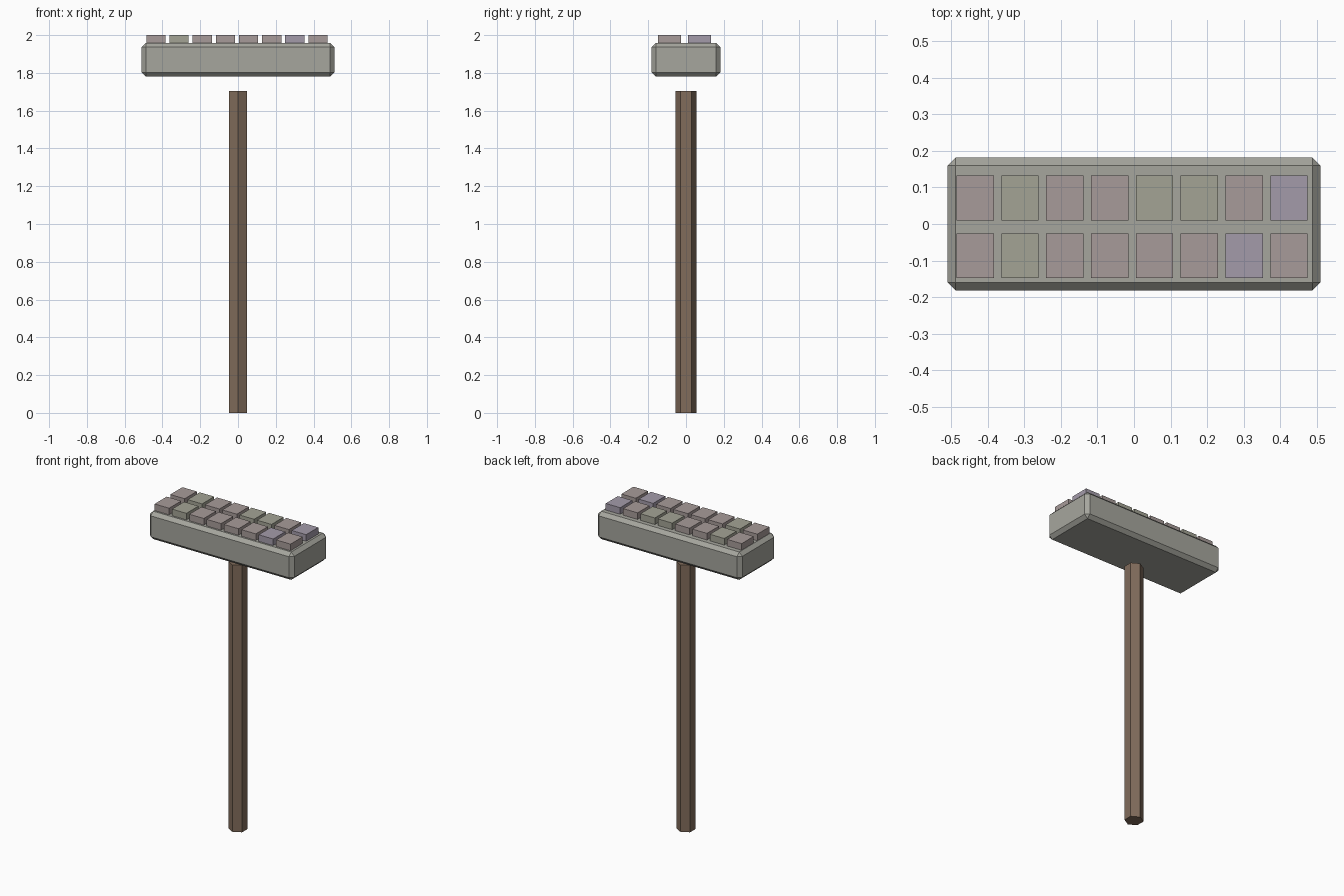
import bpy, bmesh
from mathutils import Matrix

if "Cube" in bpy.data.objects:
    bpy.data.objects.remove(bpy.data.objects["Cube"])


def material(name, rgb):
    m = bpy.data.materials.new(name)
    m.diffuse_color = (*rgb, 1)
    m.use_nodes = True
    m.node_tree.nodes["Principled BSDF"].inputs["Base Color"].default_value = m.diffuse_color
    return m


def add_object(name, bm, mat):
    me = bpy.data.meshes.new(name)
    bm.to_mesh(me)
    bm.free()
    me.materials.append(mat)
    ob = bpy.data.objects.new(name, me)
    bpy.context.collection.objects.link(ob)
    return ob


def box(name, lo, hi, mat, bevel=0):
    bm = bmesh.new()
    size = [b - a for a, b in zip(lo, hi)]
    mid = [(a + b) / 2 for a, b in zip(lo, hi)]
    bmesh.ops.create_cube(bm, size=1, matrix=Matrix.Translation(mid) @ Matrix.Diagonal((*size, 1)))
    if bevel:
        bmesh.ops.bevel(bm, geom=bm.edges[:], offset=bevel, segments=1, affect='EDGES')
    return add_object(name, bm, mat)


wood = material("wood", (0.22, 0.15, 0.105))
stone = material("head_grey", (0.38, 0.38, 0.34))
studs = {
    "P": material("stud_pink", (0.39, 0.33, 0.32)),
    "G": material("stud_olive", (0.37, 0.37, 0.30)),
    "L": material("stud_lavender", (0.37, 0.33, 0.40)),
}

# Six-sided handle, points facing front and back
bm = bmesh.new()
bmesh.ops.create_cone(bm, cap_ends=True, segments=6, radius1=0.056, radius2=0.056, depth=1.705,
                      matrix=Matrix.Translation((0, 0, 0.8525)))
# turn so that two corners lie on the y axis
if max(v.co.y for v in bm.verts) < 0.055:
    bmesh.ops.rotate(bm, verts=bm.verts, matrix=Matrix.Rotation(0.5235988, 3, 'Z'))
add_object("handle", bm, wood)

# Chamfered head, floating just above the handle
box("head", (-0.51, -0.182, 1.78), (0.51, 0.182, 1.958), stone, 0.022)

# Two rows of square studs on top of the head
for row, (y, tones) in enumerate(((-0.087, "PGPPPPLP"), (0.071, "PGPPGGPL"))):
    for i, tone in enumerate(tones):
        x = -0.4345 + 0.1226 * i
        box(f"stud_{row + 1}_{i + 1}", (x - 0.051, y - 0.061, 1.95), (x + 0.051, y + 0.061, 2.0), studs[tone])
